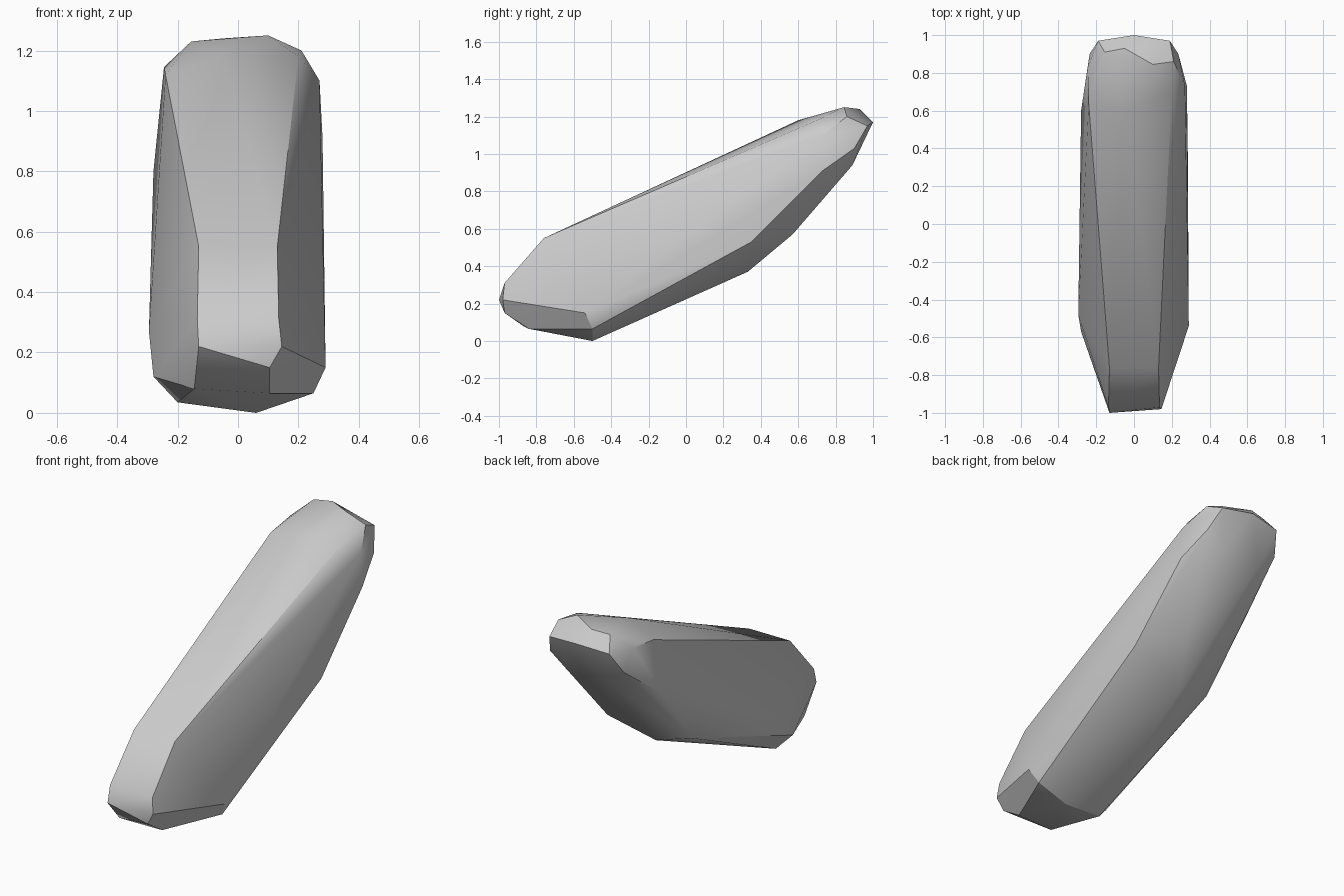
import bpy
import bmesh
from math import radians


def remove_default_cube():
    cube = bpy.data.objects.get("Cube")
    if cube is not None:
        bpy.data.objects.remove(cube, do_unlink=True)


def flat_material(name, colour):
    material = bpy.data.materials.new(name)
    material.use_nodes = True
    material.diffuse_color = colour
    shader = next(n for n in material.node_tree.nodes if n.type == "BSDF_PRINCIPLED")
    shader.inputs["Base Color"].default_value = colour
    return material


def mirrored(corners):
    """Return the corners together with their copies across the middle plane."""
    return corners + [(-x, y, z) for x, y, z in corners]


def hull_object(name, corners, material):
    """Wrap the chiselled corners in a convex skin, smooth across shallow facets."""
    bm = bmesh.new()
    for corner in corners:
        bm.verts.new(corner)
    hull = bmesh.ops.convex_hull(bm, input=bm.verts)
    inside = {v for v in hull["geom_interior"] + hull["geom_unused"]
              if isinstance(v, bmesh.types.BMVert)}
    bmesh.ops.delete(bm, geom=list(inside), context="VERTS")
    bmesh.ops.recalc_face_normals(bm, faces=bm.faces)
    mesh = bpy.data.meshes.new(name)
    bm.to_mesh(mesh)
    bm.free()
    mesh.materials.append(material)
    rock = bpy.data.objects.new(name, mesh)
    bpy.context.collection.objects.link(rock)
    bpy.ops.object.select_all(action="DESELECT")
    rock.select_set(True)
    bpy.context.view_layer.objects.active = rock
    bpy.ops.object.shade_smooth_by_angle(angle=radians(30))
    return rock


remove_default_cube()
stone_grey = flat_material("stone grey", (0.6, 0.6, 0.6, 1))

# Blunt low nose at the front
nose = mirrored([(.13, -.76, .55), (.135, -.97, .31)])
nose += [(-.13, -1, .22), (.145, -.98, .22), (.105, -.97, .15),
         (.105, -.84, .065), (-.145, -.87, .08)]

# Flat foot the stone rests on, with the widest part of the flanks
foot = [(.06, -.5, 0), (.25, -.5, .065), (.29, -.54, .15),
        (-.2, -.53, .035), (-.28, -.57, .12), (-.295, -.48, .27)]

# Long flanks and the rising underside
flanks = [(.285, .35, .53), (.28, .73, .91), (.27, .73, 1.1),
          (-.25, .31, .43), (-.28, .6, .8)]
underside = [(-.04, .33, .37), (.1, .57, .57)]
underside += mirrored([(.13, .89, .94)])

# Raised tip at the back
tip = mirrored([(.19, .97, 1.15), (.235, .9, 1.03)])
tip += [(0, 1, 1.17), (-.05, .6, 1.18), (.2, .7, 1.18), (.21, .86, 1.2),
        (.1, .845, 1.25), (-.05, .93, 1.24), (-.155, .91, 1.23),
        (-.245, .83, 1.145), (-.24, .64, 1.12)]

hull_object("leaning_rock", nose + foot + flanks + underside + tip, stone_grey)
